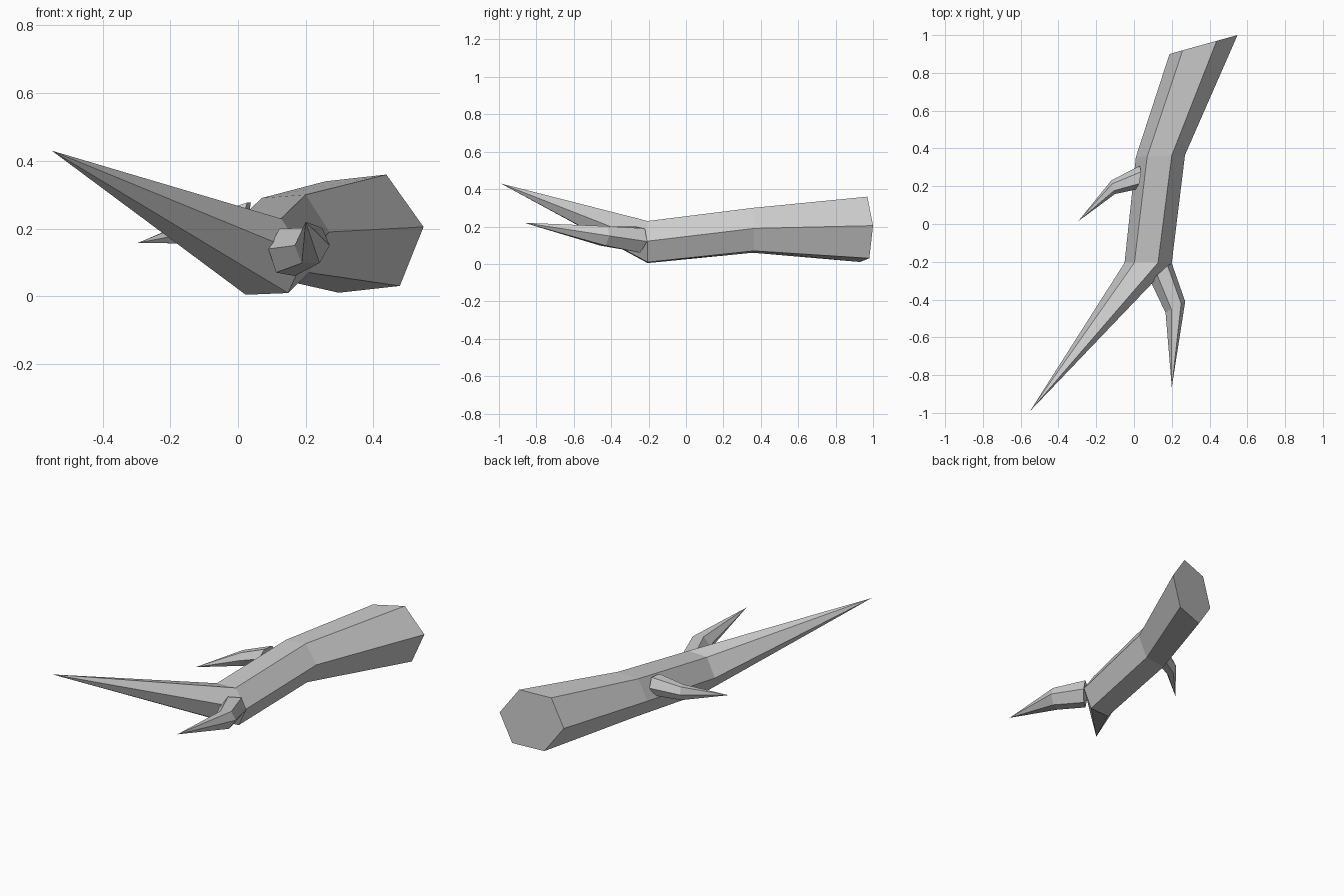
import bpy, bmesh
from math import cos, sin, pi
from mathutils import Vector

cube = bpy.data.objects.get("Cube")
if cube:
    bpy.data.objects.remove(cube, do_unlink=True)

bark = bpy.data.materials.new("grey_bark")
bark.use_nodes = True
colour = (0.6, 0.6, 0.6, 1)
bark.diffuse_color = colour
bark.node_tree.nodes["Principled BSDF"].inputs["Base Color"].default_value = colour

SIDES = 6


def limb(name, rings, tip):
    """Skin six-sided rings (centre, side axis, up axis) and close at a point."""
    bm = bmesh.new()
    loops = []
    for centre, side, up in rings:
        c, u, v = Vector(centre), Vector(side), Vector(up)
        angles = [2 * pi * i / SIDES for i in range(SIDES)]
        loops.append([bm.verts.new(c + u * cos(a) + v * sin(a)) for a in angles])
    bm.faces.new(loops[0])
    for a, b in zip(loops, loops[1:]):
        for i in range(SIDES):
            j = (i + 1) % SIDES
            bm.faces.new((a[i], a[j], b[j], b[i]))
    point = bm.verts.new(tip)
    last = loops[-1]
    for i in range(SIDES):
        bm.faces.new((last[i], last[(i + 1) % SIDES], point))
    bmesh.ops.recalc_face_normals(bm, faces=bm.faces[:])
    mesh = bpy.data.meshes.new(name)
    bm.to_mesh(mesh)
    bm.free()
    mesh.materials.append(bark)
    obj = bpy.data.objects.new(name, mesh)
    bpy.context.collection.objects.link(obj)
    return obj


# Main branch, thick cut end to pointed end
limb("main_branch", [
    ((0.368, 0.95, 0.185), (0.18, 0.05, 0.02), (-0.023, -0.006, 0.19)),
    ((0.14, 0.36, 0.18), (0.13, 0.005, 0.01), (-0.006, 0, 0.133)),
    ((0.075, -0.205, 0.117), (0.125, 0, 0.005), (-0.012, 0, 0.127)),
], (-0.55, -0.99, 0.43))

# Bent twig at the fork
limb("front_twig", [
    ((0.145, -0.258, 0.13), (0.055, 0.05, -0.01), (0.006, 0.015, 0.075)),
    ((0.219, -0.44, 0.15), (0.052, 0.03, 0), (0.005, 0.005, 0.06)),
], (0.2, -0.865, 0.22))

# Small twig on the flank
limb("side_twig", [
    ((0.02, 0.245, 0.225), (0.01, 0.063, 0), (0.015, 0, 0.06)),
    ((-0.11, 0.195, 0.195), (-0.01, 0.036, 0), (0, 0, 0.046)),
], (-0.295, 0.015, 0.158))
